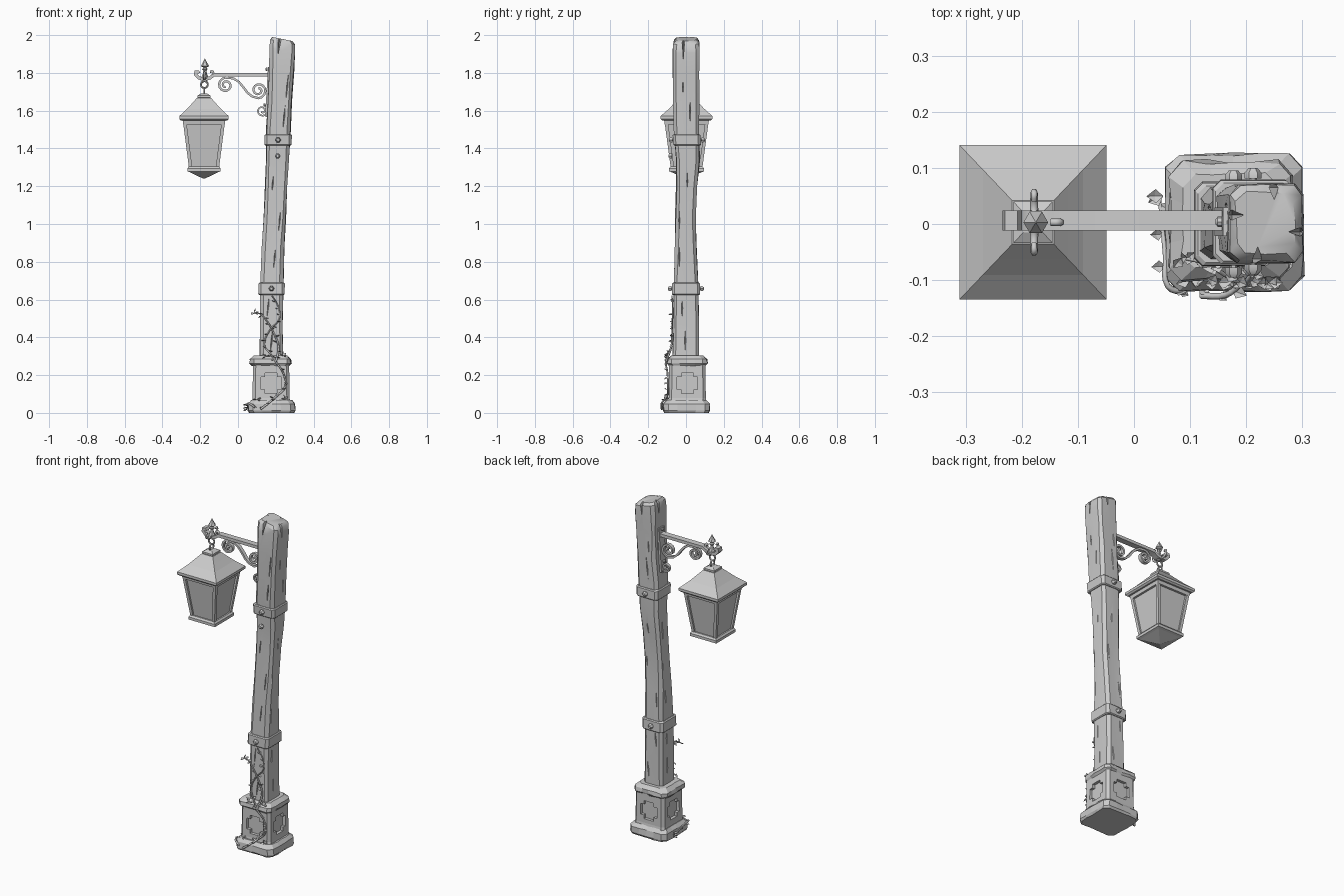
import bpy, bmesh, math, random
from mathutils import Vector, Matrix

if "Cube" in bpy.data.objects:
    bpy.data.objects.remove(bpy.data.objects["Cube"])

random.seed(7)
X, Y, Z = Vector((1, 0, 0)), Vector((0, 1, 0)), Vector((0, 0, 1))


def finish(name, bm, smooth=None):
    bmesh.ops.recalc_face_normals(bm, faces=bm.faces)
    me = bpy.data.meshes.new(name)
    bm.to_mesh(me)
    bm.free()
    ob = bpy.data.objects.new(name, me)
    bpy.context.collection.objects.link(ob)
    if smooth:
        bpy.ops.object.select_all(action='DESELECT')
        ob.select_set(True)
        bpy.context.view_layer.objects.active = ob
        bpy.ops.object.shade_smooth_by_angle(angle=math.radians(smooth))
    return ob


def loft_into(bm, rings):
    vs = [[bm.verts.new(p) for p in r] for r in rings]
    n = len(vs[0])
    for a, b in zip(vs, vs[1:]):
        for i in range(n):
            bm.faces.new((a[i], a[(i + 1) % n], b[(i + 1) % n], b[i]))
    bm.faces.new(vs[0][::-1])
    bm.faces.new(vs[-1])


def loft(name, rings, smooth=None):
    bm = bmesh.new()
    loft_into(bm, rings)
    return finish(name, bm, smooth)


def ring(cx, cy, hx, hy, z, ch=0.0, jit=0.0, mid=0):
    """Rectangle outline, optionally chamfered, subdivided and roughened."""
    if ch:
        base = [(hx, -hy + ch), (hx, hy - ch), (hx - ch, hy), (-hx + ch, hy),
                (-hx, hy - ch), (-hx, -hy + ch), (-hx + ch, -hy), (hx - ch, -hy)]
    else:
        base = [(hx, -hy), (hx, hy), (-hx, hy), (-hx, -hy)]
    pts = []
    for i, p in enumerate(base):
        q = base[(i + 1) % len(base)]
        k = mid if i % 2 == 0 else 0
        pts += [(p[0] + (q[0] - p[0]) * j / (k + 1), p[1] + (q[1] - p[1]) * j / (k + 1)) for j in range(k + 1)]
    r = lambda: random.uniform(-jit, jit)
    return [Vector((cx + x + r(), cy + y + r(), z)) for x, y in pts]


def tube(name, pts, r, r_end=None):
    cu = bpy.data.curves.new(name, 'CURVE')
    cu.dimensions, cu.bevel_depth, cu.bevel_resolution = '3D', r, 1
    cu.resolution_u, cu.use_fill_caps = 4, True
    sp = cu.splines.new('BEZIER')
    sp.bezier_points.add(len(pts) - 1)
    for i, (b, p) in enumerate(zip(sp.bezier_points, pts)):
        b.co, b.handle_left_type, b.handle_right_type = p, 'AUTO', 'AUTO'
        if r_end:
            b.radius = 1 + (r_end / r - 1) * i / (len(pts) - 1)
    ob = bpy.data.objects.new(name, cu)
    bpy.context.collection.objects.link(ob)
    bpy.ops.object.select_all(action='DESELECT')
    ob.select_set(True)
    bpy.context.view_layer.objects.active = ob
    bpy.ops.object.convert(target='MESH')


def strip(name, pts, cy, w, th):
    """Flat iron bar following a path in the xz plane."""
    rings = []
    for i, p in enumerate(pts):
        a, b = pts[max(i - 1, 0)], pts[min(i + 1, len(pts) - 1)]
        n = Vector((a[1] - b[1], 0, b[0] - a[0])).normalized() * th / 2
        c = Vector((p[0], cy, p[1]))
        rings.append([c + n + Y * w, c + n - Y * w, c - n - Y * w, c - n + Y * w])
    return loft(name, rings, 40)


def lathe(name, profile, loc, axis=Z, n=8):
    rot = axis.to_track_quat('Z', 'Y')
    return loft(name, [[Vector(loc) + rot @ Vector((r * math.cos(a), r * math.sin(a), h))
                        for a in [2 * math.pi * i / n for i in range(n)]] for h, r in profile], 40)


def torus(name, loc, R, r, rot):
    bpy.ops.mesh.primitive_torus_add(location=loc, rotation=rot, major_radius=R, minor_radius=r,
                                     major_segments=16, minor_segments=6)
    bpy.context.object.name = name


def cut(ob, cutter):
    cutter.hide_render = True
    cutter.hide_set(True)
    m = ob.modifiers.new('carve', 'BOOLEAN')
    m.operation, m.object, m.solver = 'DIFFERENCE', cutter, 'EXACT'


# Leaning timber post: z, centre x, centre y, half x, half y
POST = [(.28, .178, 0, .062, .070), (.45, .177, .001, .06, .068), (.65, .177, 0, .061, .066),
        (.88, .186, -.002, .058, .057), (1.03, .194, -.002, .058, .054), (1.2, .203, .005, .058, .056),
        (1.34, .209, .01, .061, .062), (1.5, .214, .002, .064, .066), (1.65, .222, .001, .062, .068),
        (1.8, .23, 0, .065, .069), (1.93, .236, 0, .067, .07), (1.975, .236, .001, .065, .068),
        (1.99, .234, .001, .052, .055)]


def post_at(z):
    for a, b in zip(POST, POST[1:]):
        if z <= b[0]:
            t = max(0, (z - a[0]) / (b[0] - a[0]))
            return [a[i] + (b[i] - a[i]) * t for i in range(1, 5)]
    return POST[-1][1:]


rings = [ring(cx, cy, hx, hy, z, .017, .003, 1) for z, cx, cy, hx, hy in POST]
for r in rings[-3:]:
    for p in r:
        p.z -= (p.x - .18) * .2
post = loft('timber_post', rings, 35)

# Splits in the timber
bm = bmesh.new()


def crack(face, z, off, L, w, d):
    cx, cy, hx, hy = post_at(z)
    n = (X, Y, -X, -Y)[face]
    t = Z.cross(n)
    c = Vector((cx, cy, z)) + n * (hx if face % 2 == 0 else hy) + t * off
    lean = X * .05 * L if face % 2 else Vector()
    bmesh.ops.convex_hull(bm, input=[bm.verts.new(p) for p in (
        c + Z * L / 2 + lean, c - Z * L / 2 - lean, c + t * w, c - t * w, c + n * .02, c - n * d)])


for face in range(4):
    for z in (.4, .56, .82, 1.02, 1.22, 1.58, 1.74):
        crack(face, z + random.uniform(-.02, .02), random.uniform(-.035, .035),
              random.uniform(.09, .15), .004, .012)
    crack(face, 1.98, random.choice((-.015, .02)), .26, .009, .022)
cut(post, finish('post_crack_cutter', bm))


# Stone plinth: foot, carved body and worn cap
def stone(name, cx, cy, hx, hy, levels, ch, jit, mid):
    return loft(name, [ring(cx, cy, hx - i, hy - i, z, ch, jit, mid) for z, i in levels])


stone('plinth_foot', .178, .003, .124, .122, [(0, .006), (.012, 0), (.048, .001), (.068, .018)], .025, .003, 3)
body = stone('plinth_body', .175, .007, .098, .098, [(.055, -.004), (.08, 0), (.24, .002), (.262, .002)], .015, 0, 0)
stone('plinth_cap', .172, .006, .11, .107, [(.248, .014), (.262, .001), (.284, .003), (.304, .024)], .022, .004, 3)
bm = bmesh.new()
a, b = .032, .054
plus = [(b, -a), (b, a), (a, a), (a, b), (-a, b), (-a, a), (-b, a), (-b, -a), (-a, -a), (-a, -b), (a, -b), (a, -a)]
for k in range(4):
    rot = Matrix.Rotation(k * math.pi / 2, 3, 'Z')
    loft_into(bm, [[Vector((.175, .007, .157)) + rot @ Vector((u, -d, v)) for u, v in plus] for d in (.08, .13)])
cut(body, finish('plinth_cross_cutter', bm))

# Iron bands and bolts
BOLT = [(-.02, .007), (.012, .007), (.012, .015), (.022, .015), (.03, .008)]
for nm, z0, z1 in (('lower', .625, .69), ('upper', 1.415, 1.475)):
    levels = []
    for z, g in ((z0, .004), (z0 + .005, .009), (z1 - .005, .009), (z1, .004)):
        cx, cy, hx, hy = post_at(z)
        levels.append(ring(cx, cy, hx + g, hy + g, z, .014))
    loft(nm + '_band', levels)
    cx, cy, hx, hy = post_at((z0 + z1) / 2)
    for s in (-1, 1):
        lathe(nm + '_band_bolt', BOLT, (cx, cy + s * hy, (z0 + z1) / 2), Y * s, 6)
lathe('post_bolt', BOLT[2:], (.21, -.063, 1.36), -Y, 6)

# Bracket: wall plate, arm with curled tip, scroll
loft('wall_plate', [ring(.165 + (z - 1.7) * .06, .004, .014, .025, z) for z in (1.57, 1.83)])
for z in (1.63, 1.82):
    lathe('plate_bolt', [(0, .009), (.008, .009), (.012, .004)], (.15 + (z - 1.7) * .06, .004, z), -X)
strip('bracket_arm', [(.17, 1.79), (-.125, 1.79), (-.148, 1.774), (-.178, 1.765), (-.208, 1.774),
                      (-.226, 1.793), (-.224, 1.805), (-.212, 1.806), (-.208, 1.797)], .006, .018, .018)


def spiral(cx, cz, r0, r1, a0, a1, n=20):
    return [(cx + (r0 + (r1 - r0) * i / n) * math.cos(math.radians(a0 + (a1 - a0) * i / n)),
             cz + (r0 + (r1 - r0) * i / n) * math.sin(math.radians(a0 + (a1 - a0) * i / n))) for i in range(n + 1)]


strip('bracket_scroll', spiral(-.065, 1.735, .01, .04, 630, 90)
      + [(-.025, 1.771), (.005, 1.752), (.03, 1.722), (.05, 1.695), (.075, 1.675)]
      + spiral(.108, 1.708, .042, .01, 270, 810), .006, .011, .012)
strip('plate_hook', [(.158, 1.57)] + spiral(.128, 1.60, .028, .008, 300, -130, 14), .006, .009, .009)

# Finial with side curls
LX, LY = -.178, .003
lathe('finial', [(1.755, .012), (1.775, .02), (1.795, .011), (1.812, .008), (1.82, .015), (1.828, .008),
                 (1.836, .022), (1.85, .014), (1.875, .001)], (LX + .003, LY, 0), n=6)
for s in (-1, 1):
    tube('finial_curl', [(LX, LY, 1.775), (LX, LY + s * .03, 1.768), (LX, LY + s * .052, 1.785),
                         (LX, LY + s * .05, 1.803), (LX, LY + s * .037, 1.8)], .008, .005)
tube('finial_curl', [(LX + .025, LY, 1.77), (LX + .046, LY, 1.795), (LX + .042, LY, 1.808), (LX + .03, LY, 1.805)], .007)

# Hanging links
torus('upper_link', (LX, LY, 1.738), .018, .005, (math.pi / 2, 0, 0))
torus('lower_link', (LX, LY, 1.703), .018, .005, (math.pi / 2, 0, math.pi / 2))


# Lantern
def square_stack(name, levels):
    return loft(name, [ring(LX - .002, LY, h, h * 1.05, z) for z, h in levels])


square_stack('lantern_roof', [(1.548, .122), (1.556, .131), (1.571, .131), (1.61, .089), (1.64, .062), (1.668, .037)])
square_stack('lantern_roof_cap', [(1.665, .03), (1.67, .035), (1.68, .035), (1.69, .017)])
square_stack('lantern_glass', [(1.298, .071), (1.55, .1)])
square_stack('lantern_top_rail', [(1.528, .11), (1.55, .113)])
square_stack('lantern_base', [(1.24, .004), (1.274, .075), (1.279, .088), (1.295, .088), (1.305, .08)])
bm = bmesh.new()
for sx in (-1, 1):
    for sy in (-1, 1):
        loft_into(bm, [ring(LX - .002 + sx * (h - .009), LY + sy * (h * 1.05 - .009), .009, .009, z)
                       for z, h in ((1.3, .08), (1.54, .111))])
finish('lantern_corner_bars', bm)

# Climbing vines and leaves
vines = [[(.12, -.128, .02), (.165, -.126, .055), (.2, -.1, .085), (.25, -.096, .14), (.24, -.098, .21), (.2, -.107, .27),
          (.17, -.095, .315), (.14, -.074, .36), (.17, -.074, .44), (.22, -.071, .5), (.21, -.071, .57), (.18, -.074, .62)],
         [(.2, -.107, .27), (.215, -.078, .35), (.19, -.073, .42), (.15, -.073, .49), (.115, -.066, .525), (.085, -.06, .53)],
         [(.09, -.122, .03), (.06, -.11, .05), (.056, -.06, .045), (.05, .0, .03), (.045, .05, .02)]]
bm = bmesh.new()


def leaf(p, out, s):
    out = (out + Vector([random.uniform(-.7, .7) for _ in range(3)])).normalized()
    side = out.cross(Z + X * .3).normalized()
    up = side.cross(out)
    p = Vector(p)
    v = [bm.verts.new(q) for q in (p, p + out * s * .45 + side * s * .42 + up * s * .15, p + out * s,
                                   p + out * s * .45 - side * s * .42 + up * s * .15, p + out * s * .5 - up * s * .1)]
    for i, j in ((0, 1), (1, 2), (2, 3), (3, 0)):
        bm.faces.new((v[i], v[j], v[4]))


for pts in vines:
    tube('vine', pts, .006, .003)
    for p, q in zip(pts, pts[1:]):
        for t in (.3, .7):
            d = random.choice((X, -X)) - Y * .25
            leaf(Vector(p).lerp(Vector(q), t), d, random.uniform(.018, .03))
for c in ((.085, -.06, .53), (.24, -.105, .3), (.15, -.105, .3), (.25, -.105, .07), (.1, -.1, .07)):
    for k in range(4):
        leaf(c, random.choice((X, -X, Z)), .026)
for k in range(3):
    leaf((.052, .05, .02 + .01 * k), -X + Z * .2, .03)
finish('vine_leaves', bm)
